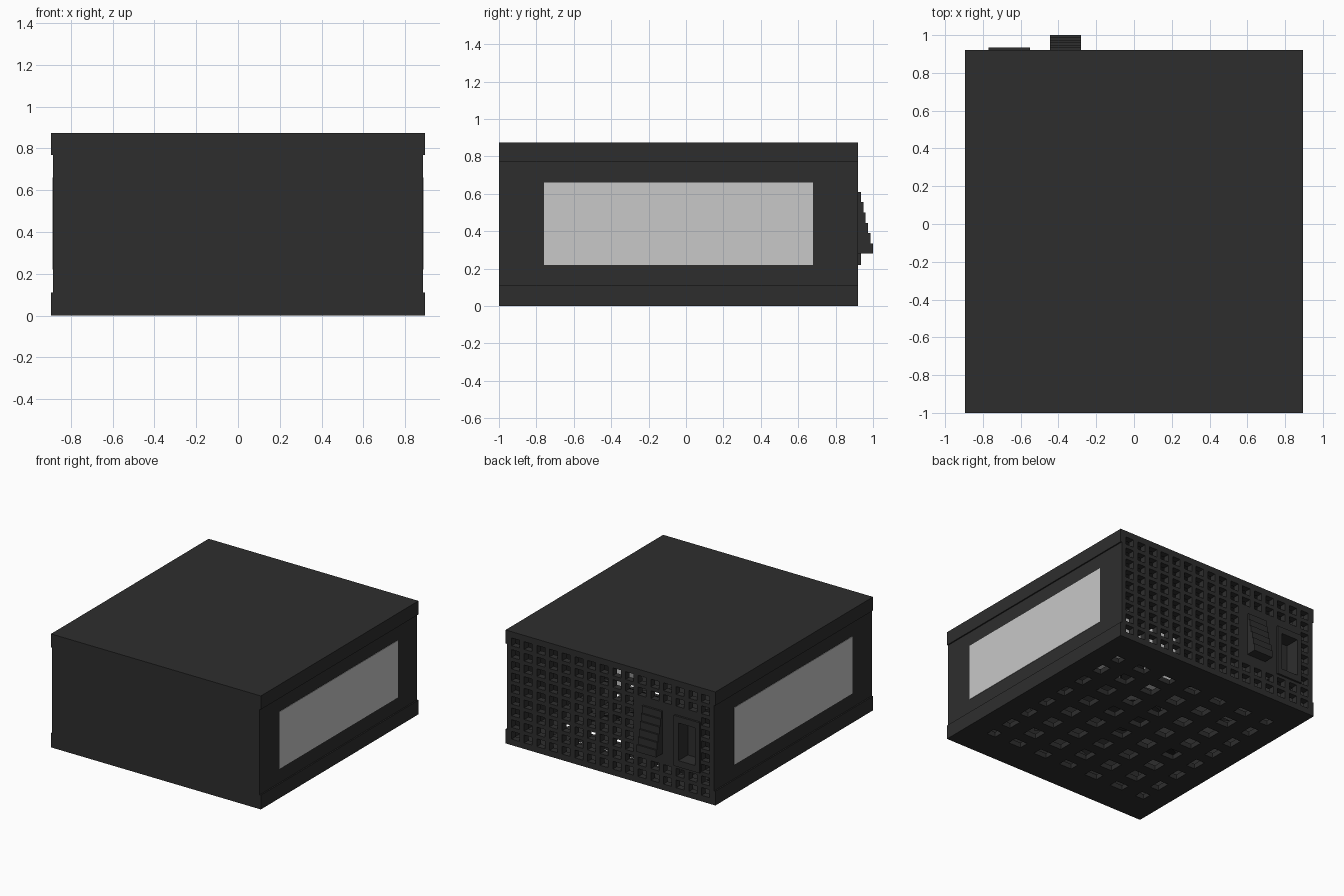
import bpy, bmesh, math
from mathutils import Vector, Matrix

if "Cube" in bpy.data.objects:
    bpy.data.objects.remove(bpy.data.objects["Cube"], do_unlink=True)


def material(name, value):
    m = bpy.data.materials.new(name)
    m.use_nodes = True
    color = (value, value, value, 1)
    m.diffuse_color = color
    m.node_tree.nodes["Principled BSDF"].inputs["Base Color"].default_value = color
    return m


DARK = material("charcoal metal", 0.027)
LIGHT = material("light grey label", 0.58)


def finish(name, bm, mat):
    mesh = bpy.data.meshes.new(name)
    bm.to_mesh(mesh)
    bm.free()
    mesh.materials.append(mat)
    ob = bpy.data.objects.new(name, mesh)
    bpy.context.collection.objects.link(ob)
    return ob


def box(name, xs, ys, zs, mat=DARK):
    bm = bmesh.new()
    bmesh.ops.create_cube(bm, size=1)
    spans = (xs, ys, zs)
    for v in bm.verts:
        v.co = Vector([(s[0] + s[1]) / 2 + c * (s[1] - s[0]) for s, c in zip(spans, v.co)])
    return finish(name, bm, mat)


def spans_to_cuts(lo, hi, spans):
    return [lo] + [c for s in spans for c in s] + [hi]


def grille(name, us, vs, place, thickness, keep_solid):
    """Plate with a hole at every odd-odd cell of the cut lists."""
    bm = bmesh.new()
    pts = [[bm.verts.new(place(u, v)) for v in vs] for u in us]
    for i in range(len(us) - 1):
        for j in range(len(vs) - 1):
            u, v = (us[i] + us[i + 1]) / 2, (vs[j] + vs[j + 1]) / 2
            if i % 2 and j % 2 and not keep_solid(u, v):
                continue
            bm.faces.new((pts[i][j], pts[i + 1][j], pts[i + 1][j + 1], pts[i][j + 1]))
    ob = finish(name, bm, DARK)
    mod = ob.modifiers.new("thickness", "SOLIDIFY")
    mod.thickness = thickness
    mod.offset = 0
    return ob


W, INNER, FRONT, BACK, TOP = 0.895, 0.885, -1.0, 0.92, 0.875

# Closed shell panels
box("top_panel", (-W, W), (FRONT, BACK), (TOP - 0.03, TOP))
box("front_panel", (-INNER, INNER), (FRONT, FRONT + 0.03), (0, TOP))

# Side walls, folded edges and labels
for side, s in (("left", 1), ("right", -1)):
    def across(a, b):
        return tuple(sorted((s * a, s * b)))
    box(side + "_wall", across(INNER - 0.03, INNER), (FRONT, BACK), (0, TOP))
    box(side + "_upper_fold", across(INNER - 0.01, W), (FRONT, BACK), (0.77, TOP))
    box(side + "_lower_fold", across(INNER - 0.01, W), (FRONT, BACK), (0, 0.11))
    box(side + "_label", across(INNER - 0.002, INNER + 0.003), (-0.76, 0.68), (0.22, 0.66), LIGHT)

# Rear vent panel, solid around the switch and socket
cols = [(-0.81 + i * 0.108 - 0.034, -0.81 + i * 0.108 + 0.034) for i in range(16)]
rows = [(0.077 + i * 0.09 - 0.03, 0.077 + i * 0.09 + 0.03) for i in range(9)]
rear = grille("rear_vent_panel", spans_to_cuts(-INNER, INNER, cols), spans_to_cuts(0, TOP, rows),
              lambda u, v: (u, BACK - 0.025, v), 0.05,
              lambda u, v: -0.8 < u < -0.22 and 0.19 < v < 0.66)

# Bottom grille with narrower holes along the edges
def clipped(count, pitch, middle):
    limit = pitch * (count - 1) / 2 + 0.02
    centres = [(i - (count - 1) / 2) * pitch for i in range(count)]
    return [(middle + max(c - 0.055, -limit), middle + min(c + 0.055, limit)) for c in centres]

grille("bottom_grille", spans_to_cuts(-W, W, clipped(7, 0.235, 0)),
       spans_to_cuts(FRONT, BACK, clipped(8, 0.2, -0.04)),
       lambda u, v: (u, v, 0.02), 0.04, lambda u, v: False)

# Power socket with a recess
socket = box("power_socket", (-0.77, -0.55), (0.78, 0.935), (0.22, 0.61))
cutter = box("socket_cutter", (-0.73, -0.59), (0.82, 1.0), (0.27, 0.56))
cutter.hide_render = True
cutter.hide_viewport = True
cutter.display_type = "WIRE"
for ob in (rear, socket):
    mod = ob.modifiers.new("recess", "BOOLEAN")
    mod.operation = "DIFFERENCE"
    mod.solver = "EXACT"
    mod.object = cutter

# Stepped rocker switch, deepest at the bottom
steps = 6
for i in range(steps):
    z = 0.28 + i * 0.055
    depth = 0.08 - i * 0.013
    box("switch_step_%d" % (i + 1), (-0.445, -0.28), (BACK - 0.01, BACK + depth), (z, z + 0.055))

# Cooling fan above the bottom grille
bm = bmesh.new()
bmesh.ops.create_cone(bm, cap_ends=True, segments=32, radius1=0.22, radius2=0.22, depth=0.12,
                      matrix=Matrix.Translation((0, -0.04, 0.16)))
finish("fan_hub", bm, DARK)
for i in range(7):
    bm = bmesh.new()
    turn = Matrix.Rotation(i * math.tau / 7, 4, "Z")
    tilt = Matrix.Rotation(math.radians(35), 4, "X")
    bmesh.ops.create_cube(bm, size=1, matrix=Matrix.Translation((0, -0.04, 0.16)) @ turn
                          @ Matrix.Translation((0.45, 0, 0)) @ tilt @ Matrix.Diagonal((0.52, 0.2, 0.015, 1)))
    finish("fan_blade_%d" % (i + 1), bm, DARK)

# Internal components
box("heat_sink", (0.3, 0.42), (-0.5, 0.3), (0.35, 0.7), LIGHT)
box("transformer", (-0.35, -0.1), (-0.3, 0.1), (0.4, 0.8), LIGHT)
